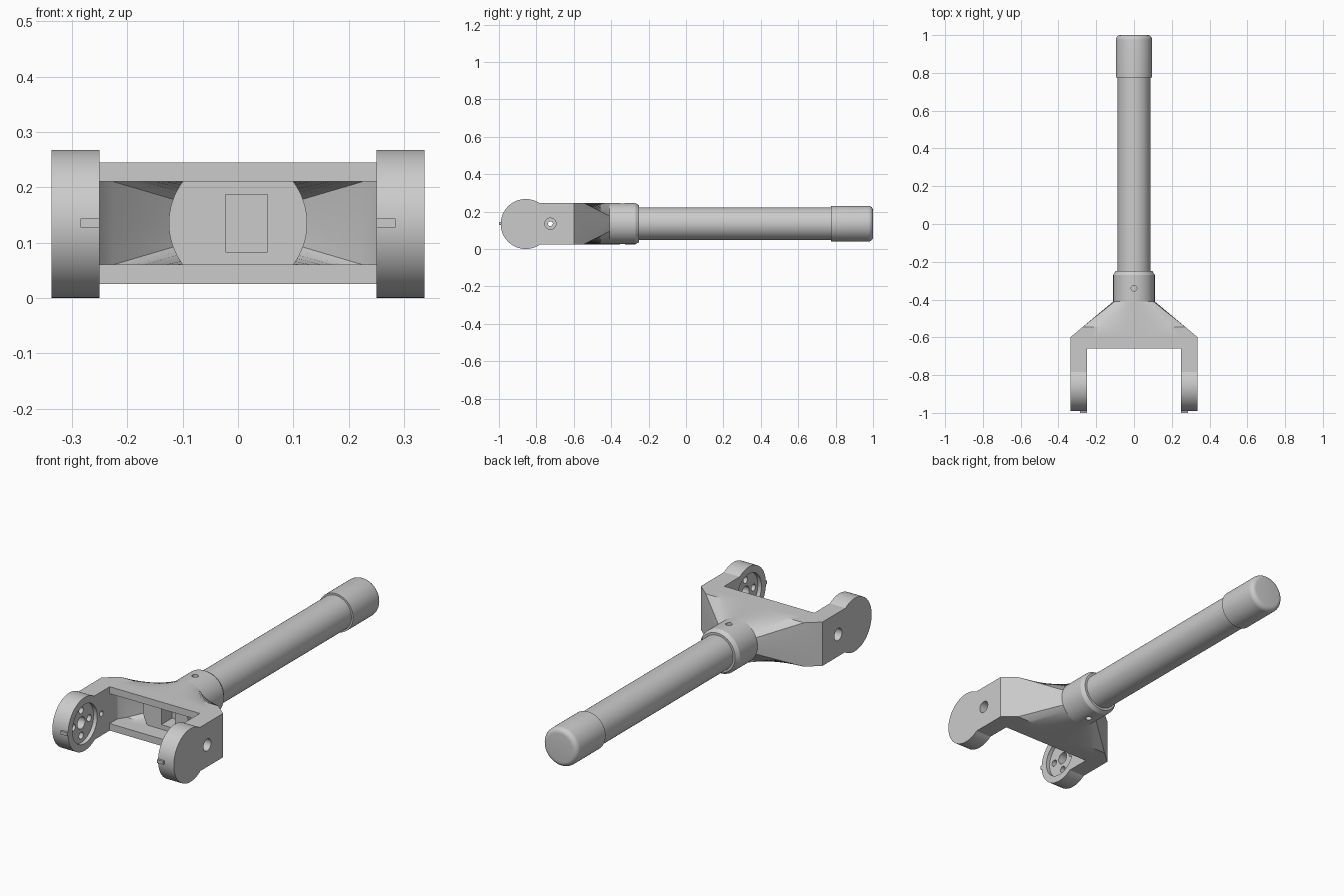
import bpy, bmesh
from math import sin, cos, pi, radians, asin

if "Cube" in bpy.data.objects:
    bpy.data.objects.remove(bpy.data.objects["Cube"])

ZC = 0.135  # height of the handle axis


def loft(name, rings):
    """Closed skin through rings of equal point count."""
    bm = bmesh.new()
    rows = [[bm.verts.new(p) for p in r] for r in rings]
    n = len(rows[0])
    for a, b in zip(rows, rows[1:]):
        for i in range(n):
            j = (i + 1) % n
            bm.faces.new((a[i], a[j], b[j], b[i]))
    bm.faces.new(rows[0])
    bm.faces.new(rows[-1])
    bmesh.ops.recalc_face_normals(bm, faces=bm.faces)
    me = bpy.data.meshes.new(name)
    bm.to_mesh(me)
    bm.free()
    ob = bpy.data.objects.new(name, me)
    bpy.context.collection.objects.link(ob)
    return ob


def select(ob):
    bpy.ops.object.select_all(action='DESELECT')
    ob.select_set(True)
    bpy.context.view_layer.objects.active = ob


def cut(ob, cutter):
    m = ob.modifiers.new("cut", 'BOOLEAN')
    m.object, m.operation, m.solver = cutter, 'DIFFERENCE', 'EXACT'
    select(ob)
    bpy.ops.object.modifier_apply(modifier=m.name)
    bpy.data.objects.remove(cutter)


def smooth(ob, angle=25):
    select(ob)
    bpy.ops.object.shade_smooth_by_angle(angle=radians(angle))


def lathe(name, profile, n=64):
    """Turned part along y from (y, radius) pairs."""
    return loft(name, [[(r * cos(2 * pi * i / n), y, ZC + r * sin(2 * pi * i / n))
                        for i in range(n)] for y, r in profile])


def rod(name, axis, a, b, c0, c1, r, n=32):
    """Straight cylinder along x or z."""
    ring = [(r * cos(2 * pi * i / n), r * sin(2 * pi * i / n)) for i in range(n)]
    if axis == 'x':
        return loft(name, [[(x, c0 + u, c1 + v) for u, v in ring] for x in (a, b)])
    return loft(name, [[(c0 + u, c1 + v, z) for u, v in ring] for z in (a, b)])


def box(name, x0, x1, y0, y1, z0, z1):
    return loft(name, [[(x0, y, z0), (x1, y, z0), (x1, y, z1), (x0, y, z1)] for y in (y0, y1)])


SIDE, TOP = 8, 24  # subdivisions per section side


def rect_ring(y, hx, hz):
    c = [(hx, -hz), (hx, hz), (-hx, hz), (-hx, -hz)]
    pts = []
    for k, n in enumerate((SIDE, TOP, SIDE, TOP)):
        (x0, z0), (x1, z1) = c[k], c[(k + 1) % 4]
        pts += [(x0 + (x1 - x0) * i / n, y, ZC + z0 + (z1 - z0) * i / n) for i in range(n)]
    return pts


def circle_ring(y, r, corner=22):
    c = [-corner, corner, 180 - corner, 180 + corner, 360 - corner]
    pts = []
    for k, n in enumerate((SIDE, TOP, SIDE, TOP)):
        for i in range(n):
            t = radians(c[k] + (c[k + 1] - c[k]) * i / n)
            pts.append((r * cos(t), y, ZC + r * sin(t)))
    return pts


# Yoke body: rectangular bridge blending into the round collar
body = loft("yoke_body", [rect_ring(-0.66, 0.337, 0.11), rect_ring(-0.6, 0.337, 0.11),
                          rect_ring(-0.545, 0.272, 0.11), circle_ring(-0.41, 0.11)])
cut(body, loft("pocket_cutter", [rect_ring(-0.70, 0.25, 0.075), rect_ring(-0.6, 0.25, 0.075),
                                 rect_ring(-0.56, 0.225, 0.075), circle_ring(-0.43, 0.085)]))
smooth(body)

# Socket plug inside the yoke: round sides, flat top and bottom, square recess
a = asin(0.075 / 0.125)
outline = [(s * cos(-a + 2 * a * i / 16) * 0.125, s * sin(-a + 2 * a * i / 16) * 0.125)
           for s in (1, -1) for i in range(17)]
plug = loft("socket_plug", [[(x * k, y, ZC + z * k) for x, z in outline]
                            for y, k in ((-0.575, 1), (-0.50, 1), (-0.42, 0.75))])
cut(plug, box("recess_cutter", -0.023, 0.053, -0.6, -0.49, 0.083, 0.187))
smooth(plug)

# Collar with chamfered lip and pin hole
collar = lathe("collar", [(-0.41, 0.11), (-0.27, 0.11), (-0.25, 0.098)])
cut(collar, rod("pin_cutter", 'z', -0.1, 0.4, 0, -0.34, 0.015))
smooth(collar)

# Handle tube and rounded end cap
smooth(lathe("handle_tube", [(-0.40, 0.087), (0.79, 0.087)]))
cap = [(0.775, 0.088), (0.775, 0.096)]
cap += [(0.975 + 0.025 * sin(t * pi / 12), 0.071 + 0.025 * cos(t * pi / 12)) for t in range(7)]
smooth(lathe("end_cap", cap))

# Fork arms: straight bar ending in a round hub
HY, HZ, R = -0.857, 0.1335, 0.1335
t0 = asin((0.245 - HZ) / R)
t1 = 2 * pi - asin((HZ - 0.025) / R)
prof = [(-0.66, 0.025), (-0.66, 0.245)]
prof += [(HY + R * cos(t0 + (t1 - t0) * i / 60), HZ + R * sin(t0 + (t1 - t0) * i / 60)) for i in range(61)]
for s, side in ((1, "right"), (-1, "left")):
    arm = loft(side + "_fork_arm", [[(s * x, y, z) for y, z in prof] for x in (0.25, 0.337)])
    # Hub recess, centre hole and four bolt holes
    cut(arm, rod("hub_cutter", 'x', s * 0.24, s * 0.27, HY, HZ, 0.098, 64))
    cut(arm, rod("centre_cutter", 'x', s * 0.26, s * 0.31, HY, HZ, 0.03))
    for k in range(4):
        t = k * pi / 2
        cut(arm, rod("bolt_cutter", 'x', s * 0.26, s * 0.30,
                     HY + 0.063 * cos(t), HZ + 0.063 * sin(t), 0.017, 20))
    # Counterbored cross hole
    cut(arm, rod("bore_cutter", 'x', s * 0.285, s * 0.35, -0.725, ZC, 0.03))
    cut(arm, rod("through_cutter", 'x', s * 0.24, s * 0.30, -0.725, ZC, 0.013, 20))
    smooth(arm)
    # Index mark on the hub rim
    x0, x1 = sorted((s * 0.25, s * 0.285))
    box(side + "_index_mark", x0, x1, -1.0, -0.97, 0.127, 0.143)
